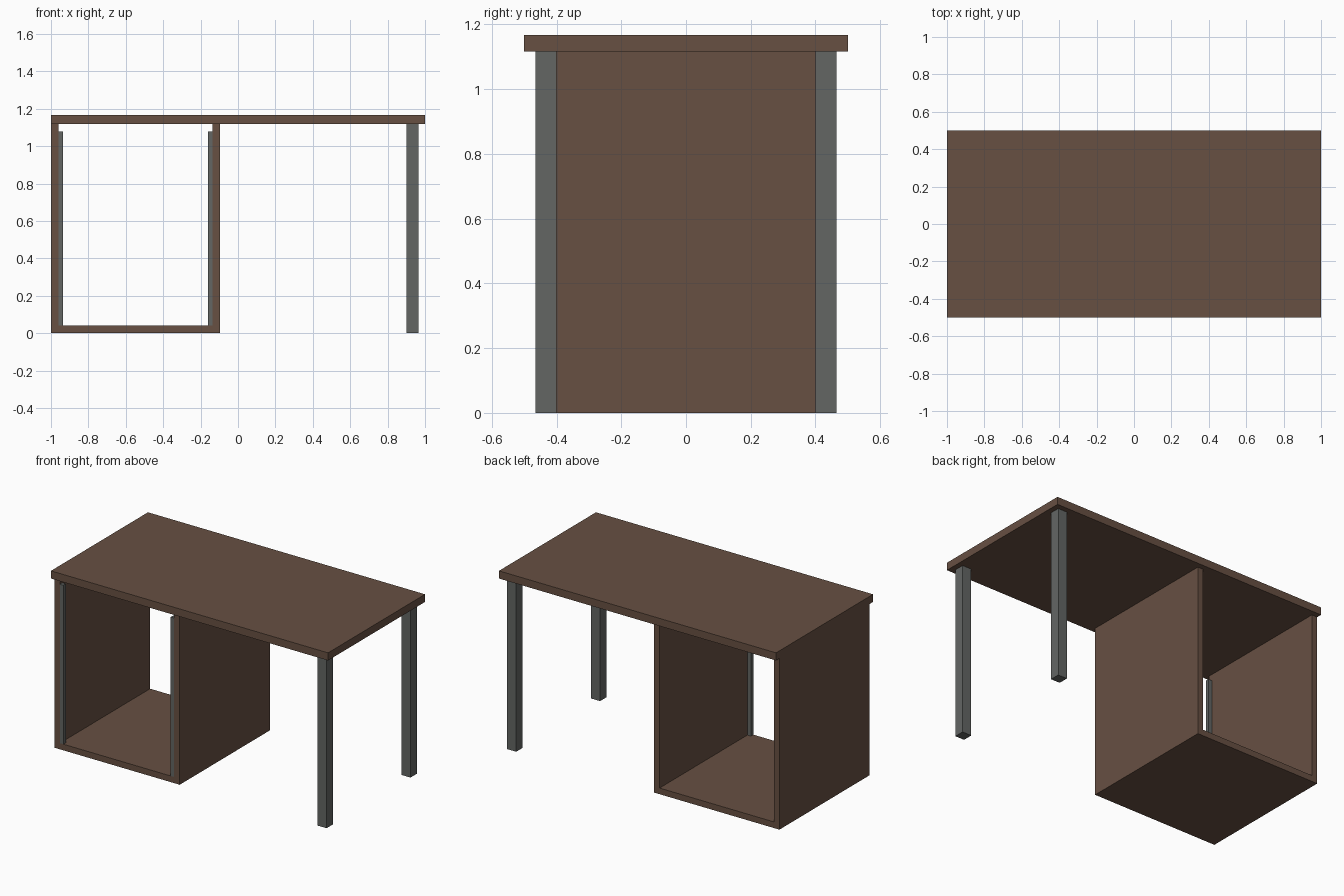
import bpy
import bmesh
from mathutils import Vector

if "Cube" in bpy.data.objects:
    bpy.data.objects.remove(bpy.data.objects["Cube"])


def material(name, color):
    m = bpy.data.materials.new(name)
    m.diffuse_color = (*color, 1.0)
    m.use_nodes = True
    m.node_tree.nodes["Principled BSDF"].inputs["Base Color"].default_value = m.diffuse_color
    return m


wood = material("brown_wood", (0.136, 0.080, 0.055))
metal = material("grey_metal", (0.125, 0.133, 0.127))


def extrude_profile(name, points, y0, y1, mat):
    """Extrude a closed xz outline from y0 to y1."""
    bm = bmesh.new()
    face = bm.faces.new([bm.verts.new((x, y0, z)) for x, z in points])
    result = bmesh.ops.extrude_face_region(bm, geom=[face])
    moved = [v for v in result["geom"] if isinstance(v, bmesh.types.BMVert)]
    bmesh.ops.translate(bm, verts=moved, vec=Vector((0, y1 - y0, 0)))
    bmesh.ops.recalc_face_normals(bm, faces=bm.faces)
    mesh = bpy.data.meshes.new(name)
    bm.to_mesh(mesh)
    bm.free()
    mesh.materials.append(mat)
    obj = bpy.data.objects.new(name, mesh)
    bpy.context.collection.objects.link(obj)
    return obj


def box(name, x0, x1, y0, y1, z0, z1, mat):
    return extrude_profile(name, [(x0, z0), (x1, z0), (x1, z1), (x0, z1)], y0, y1, mat)


UNDER = 1.117            # underside of the desk top
DEPTH = 0.465            # half depth of the base
LEFT, RIGHT = -1.0, -0.095
T = 0.04                 # cabinet board thickness
S = 0.025                # square strip size

# Desk top
box("desk_top", -1, 1, -0.5, 0.5, UNDER, UNDER + 0.05, wood)

# Open U-shaped cabinet: two sides and a floor
extrude_profile("cabinet_shell", [
    (LEFT, 0), (RIGHT, 0), (RIGHT, UNDER), (RIGHT - T, UNDER),
    (RIGHT - T, T), (LEFT + T, T), (LEFT + T, UNDER), (LEFT, UNDER),
], -DEPTH, DEPTH, wood)

# Slim strips inside the cabinet's front opening
for side, x in (("left", LEFT + T), ("right", RIGHT - T - S)):
    box(f"{side}_front_strip", x, x + S, -DEPTH, -DEPTH + S, T, UNDER - T, metal)

# Square legs at the right end
for side, y in (("front", -DEPTH), ("back", DEPTH - 0.065)):
    box(f"{side}_leg", 0.90, 0.965, y, y + 0.065, 0, UNDER, metal)
